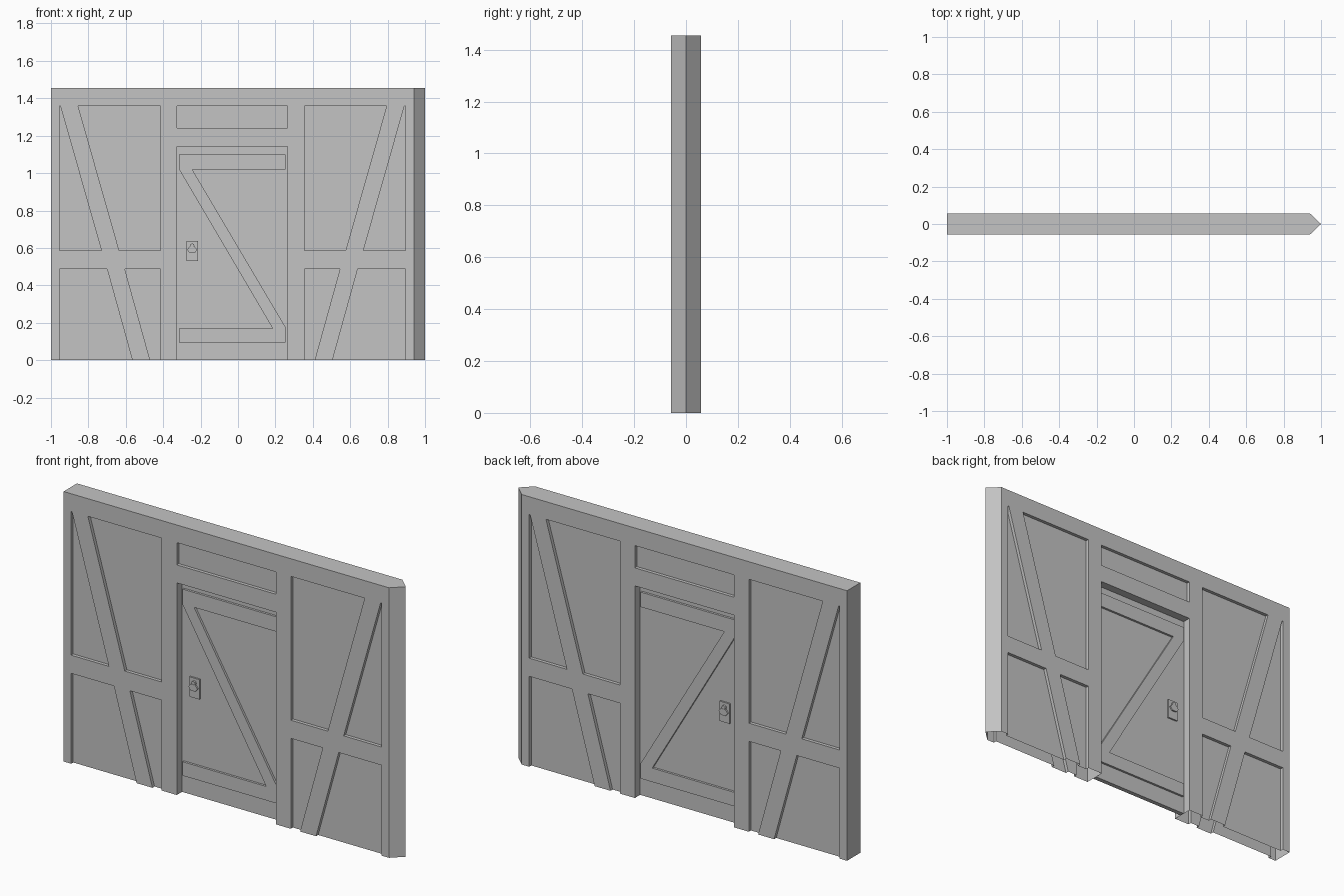
import bpy, bmesh, math

if "Cube" in bpy.data.objects:
    bpy.data.objects.remove(bpy.data.objects["Cube"])

grey = bpy.data.materials.new("plain_grey")
grey.diffuse_color = (0.55, 0.55, 0.55, 1)
grey.use_nodes = True
grey.node_tree.nodes["Principled BSDF"].inputs["Base Color"].default_value = grey.diffuse_color

HALF = 0.057      # half thickness of the wall
RECESS = 0.018    # depth of the infill panels
DOOR = 0.012      # half thickness of the door leaf
MID = -0.03       # x of the mirror line through the doorway


def add_prism(bm, pts, y0, y1):
    """Extrude an (x, z) outline from y0 to y1."""
    a = [bm.verts.new((x, y0, z)) for x, z in pts]
    b = [bm.verts.new((x, y1, z)) for x, z in pts]
    faces = [bm.faces.new(a), bm.faces.new(b[::-1])]
    n = len(pts)
    for i in range(n):
        j = (i + 1) % n
        faces.append(bm.faces.new((a[j], a[i], b[i], b[j])))
    bmesh.ops.recalc_face_normals(bm, faces=faces)


def finish(name, bm):
    me = bpy.data.meshes.new(name)
    bm.to_mesh(me)
    bm.free()
    me.materials.append(grey)
    ob = bpy.data.objects.new(name, me)
    bpy.context.collection.objects.link(ob)
    return ob


def both_sides(name, pts, near, far):
    """Matching raised plates on the front and the back."""
    bm = bmesh.new()
    for s in (-1, 1):
        add_prism(bm, pts, s * near, s * far)
    return finish(name, bm)


def rect(x0, x1, z0, z1):
    return [(x0, z0), (x1, z0), (x1, z1), (x0, z1)]


def ngon(cx, cz, rx, rz, n, turn=0.0):
    return [(cx + rx * math.cos(turn + math.tau * i / n),
             cz + rz * math.sin(turn + math.tau * i / n)) for i in range(n)]


# Wall block with a pointed right end
bm = bmesh.new()
plan = [(-1, -HALF), (0.94, -HALF), (1, 0), (0.94, HALF), (-1, HALF)]
base = bm.faces.new([bm.verts.new((x, y, 0)) for x, y in plan])
top = bmesh.ops.extrude_face_region(bm, geom=[base])["geom"]
bmesh.ops.translate(bm, vec=(0, 0, 1.455),
                    verts=[v for v in top if isinstance(v, bmesh.types.BMVert)])
bmesh.ops.recalc_face_normals(bm, faces=bm.faces)
wall = finish("timber_wall", bm)

# Recesses between the timbers; the lower ones run out through the base
LOW = -0.05
run = 0.277 * 0.05
left = [
    [(-0.955, 0.585), (-0.73, 0.585), (-0.95, 1.36), (-0.955, 1.36)],
    [(-0.635, 0.585), (-0.415, 0.585), (-0.415, 1.36), (-0.855, 1.36)],
    [(-0.955, LOW), (-0.565 + run, LOW), (-0.70, 0.487), (-0.955, 0.487)],
    [(-0.47 + run, LOW), (-0.415, LOW), (-0.415, 0.487), (-0.605, 0.487)],
]
right = [[(2 * MID - x, z) for x, z in p] for p in left]
bm = bmesh.new()
for p in left + right + [rect(-0.325, 0.265, 1.24, 1.36)]:
    for s in (-1, 1):
        add_prism(bm, p, s * (HALF - RECESS), s * (HALF + 0.05))
add_prism(bm, rect(-0.325, 0.265, LOW, 1.143), -0.2, 0.2)
cutter = finish("recess_cutter", bm)
cutter.hide_render = True
cutter.hide_viewport = False

mod = wall.modifiers.new("recesses", "BOOLEAN")
mod.operation = "DIFFERENCE"
mod.solver = "EXACT"
mod.object = cutter
bpy.context.view_layer.objects.active = wall
bpy.ops.object.modifier_apply(modifier=mod.name)
bpy.data.objects.remove(cutter)

# The wall shell is open underneath
bm = bmesh.new()
bm.from_mesh(wall.data)
under = [f for f in bm.faces if f.normal.z < -0.9 and f.calc_center_median().z < 0.001]
bmesh.ops.delete(bm, geom=under, context="FACES")
bm.to_mesh(wall.data)
bm.free()

# Door leaf
bm = bmesh.new()
add_prism(bm, rect(-0.325, 0.265, 0, 1.143), -DOOR, DOOR)
finish("door_leaf", bm)

# Z-shaped door braces
brace = [(-0.315, 1.10), (0.255, 1.10), (0.255, 1.02), (-0.245, 1.02),
         (0.255, 0.175), (0.255, 0.095), (-0.315, 0.095), (-0.315, 0.17),
         (0.185, 0.17), (-0.315, 1.02)]
both_sides("door_brace", brace, DOOR, DOOR + 0.012)

# Latch: plate, handle boss and hanging pull
both_sides("latch_plate", rect(-0.275, -0.215, 0.53, 0.637), DOOR, DOOR + 0.009)
both_sides("latch_boss", ngon(-0.245, 0.612, 0.012, 0.012, 8), DOOR + 0.009, DOOR + 0.02)
both_sides("latch_pull", ngon(-0.245, 0.59, 0.027, 0.02, 6), DOOR + 0.014, DOOR + 0.022)
